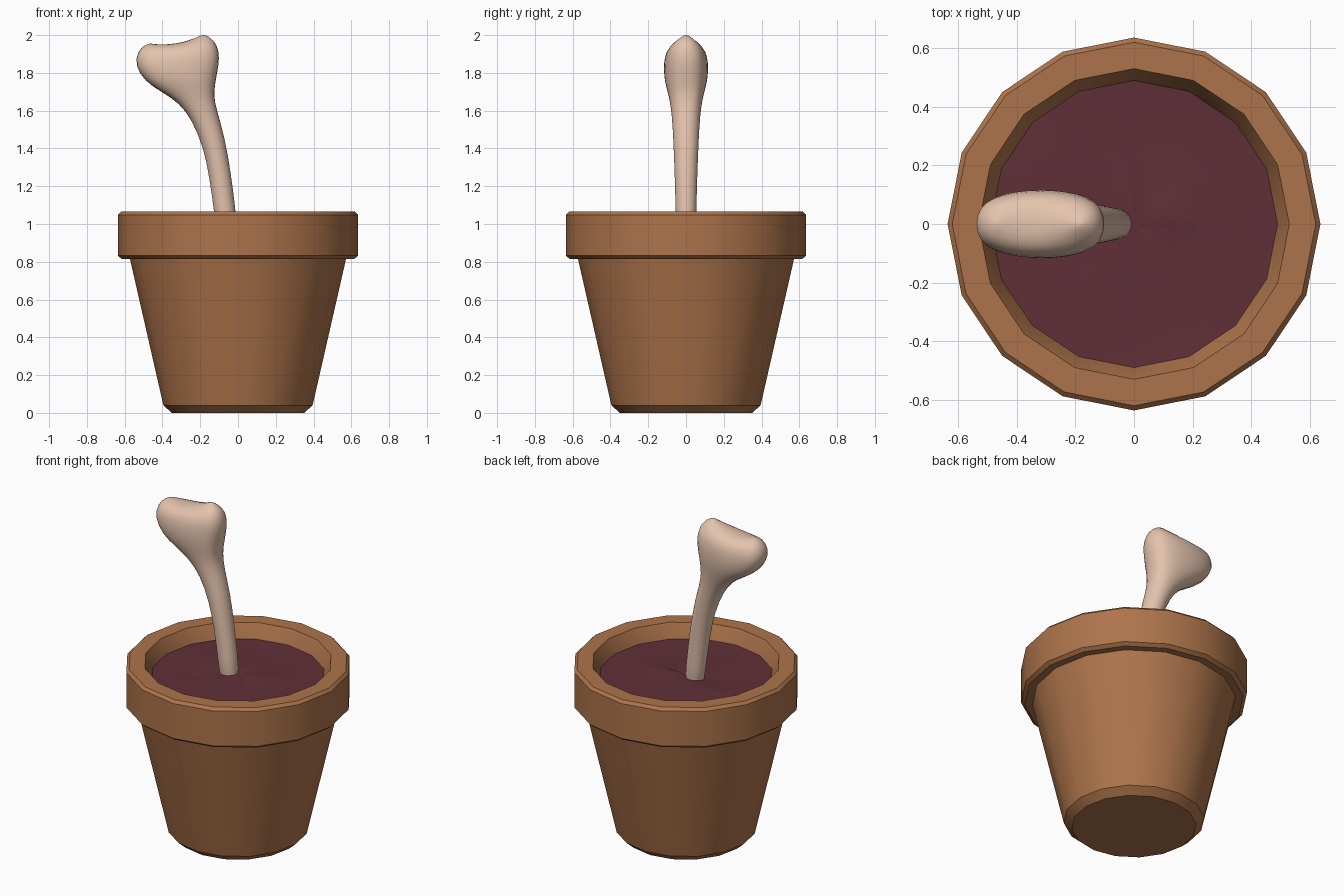
import bpy, bmesh, math, random

if "Cube" in bpy.data.objects:
    bpy.data.objects.remove(bpy.data.objects["Cube"])

random.seed(4)
SIDES = 16


def material(name, rgb):
    m = bpy.data.materials.new(name)
    m.diffuse_color = (*rgb, 1)
    m.use_nodes = True
    m.node_tree.nodes["Principled BSDF"].inputs["Base Color"].default_value = m.diffuse_color
    return m


def ring(bm, r, z, n=SIDES):
    return [bm.verts.new((r * math.cos(2 * math.pi * i / n), r * math.sin(2 * math.pi * i / n), z))
            for i in range(n)]


def bridge(bm, a, b):
    n = len(a)
    for i in range(n):
        bm.faces.new((a[i], a[(i + 1) % n], b[(i + 1) % n], b[i]))


def finish(bm, name, mat, angle):
    bmesh.ops.recalc_face_normals(bm, faces=bm.faces)
    me = bpy.data.meshes.new(name)
    bm.to_mesh(me)
    bm.free()
    ob = bpy.data.objects.new(name, me)
    bpy.context.collection.objects.link(ob)
    me.materials.append(mat)
    bpy.ops.object.select_all(action='DESELECT')
    ob.select_set(True)
    bpy.context.view_layer.objects.active = ob
    bpy.ops.object.shade_smooth_by_angle(angle=math.radians(angle))
    return ob


terracotta = material("terracotta", (0.42, 0.175, 0.07))
soil_mat = material("dark_soil", (0.115, 0.029, 0.039))
bone_mat = material("bone", (0.78, 0.55, 0.42))

# Pot: lathed profile with lip, closed underneath and below the soil
profile = [(0.35, 0), (0.395, 0.04), (0.572, 0.815), (0.615, 0.815), (0.636, 0.832),
           (0.636, 1.048), (0.62, 1.065), (0.53, 1.065), (0.485, 0.97), (0.47, 0.9)]
bm = bmesh.new()
rings = [ring(bm, r, z) for r, z in profile]
for a, b in zip(rings, rings[1:]):
    bridge(bm, a, b)
bm.faces.new(rings[0])
bm.faces.new(rings[-1])
finish(bm, "flower_pot", terracotta, 30)

# Soil: disc with gentle random lumps
bm = bmesh.new()
rings = [ring(bm, r, 0.98) for r in (0.49, 0.37, 0.24, 0.12)]
for a, b in zip(rings, rings[1:]):
    bridge(bm, a, b)
centre = bm.verts.new((0, 0, 0.985))
for i in range(SIDES):
    bm.faces.new((rings[-1][i], rings[-1][(i + 1) % SIDES], centre))
for rr in rings[1:]:
    for v in rr:
        v.co.z += random.uniform(-0.012, 0.012)
finish(bm, "soil", soil_mat, 30)

# Bone: loft of rounded sections; left x, left z, right x, right z, half depth, sag of the middle
sections = [
    (-0.110, 0.90, 0.005, 0.92, 0.055, 0),
    (-0.128, 1.07, -0.014, 1.09, 0.056, 0),
    (-0.152, 1.24, -0.036, 1.27, 0.061, 0),
    (-0.182, 1.40, -0.071, 1.47, 0.068, 0),
    (-0.245, 1.55, -0.110, 1.60, 0.076, 0),
    (-0.312, 1.64, -0.128, 1.68, 0.088, 0),
    (-0.410, 1.70, -0.116, 1.75, 0.106, 0),
    (-0.500, 1.755, -0.106, 1.80, 0.118, 0),
    (-0.551, 1.84, -0.091, 1.88, 0.120, -0.005),
    (-0.538, 1.91, -0.103, 1.945, 0.106, -0.012),
    (-0.505, 1.945, -0.135, 1.985, 0.075, -0.022),
    (-0.470, 1.957, -0.180, 2.008, 0.030, -0.026),
]
N = 16
bm = bmesh.new()
rows = []
for k, (lx, lz, rx, rz, depth, sag) in enumerate(sections):
    power = 1.0 if k < 5 else 0.65
    row = []
    for i in range(N):
        a = 2 * math.pi * i / N
        t, s = math.cos(a), math.sin(a)
        y = math.copysign(abs(s) ** power, s) * depth
        row.append(bm.verts.new((lx + (rx - lx) * (t + 1) / 2, y,
                                 lz + (rz - lz) * (t + 1) / 2 + sag * (1 - t * t))))
    rows.append(row)
for a, b in zip(rows, rows[1:]):
    bridge(bm, a, b)
top = rows[-1]
for i in range(N // 2):
    quad = [top[i], top[i + 1], top[(N - i - 1) % N], top[(N - i) % N]]
    bm.faces.new(list(dict.fromkeys(quad)))
bm.faces.new(rows[0])
bone = finish(bm, "bone", bone_mat, 60)
sub = bone.modifiers.new("smooth", 'SUBSURF')
sub.levels = sub.render_levels = 1
